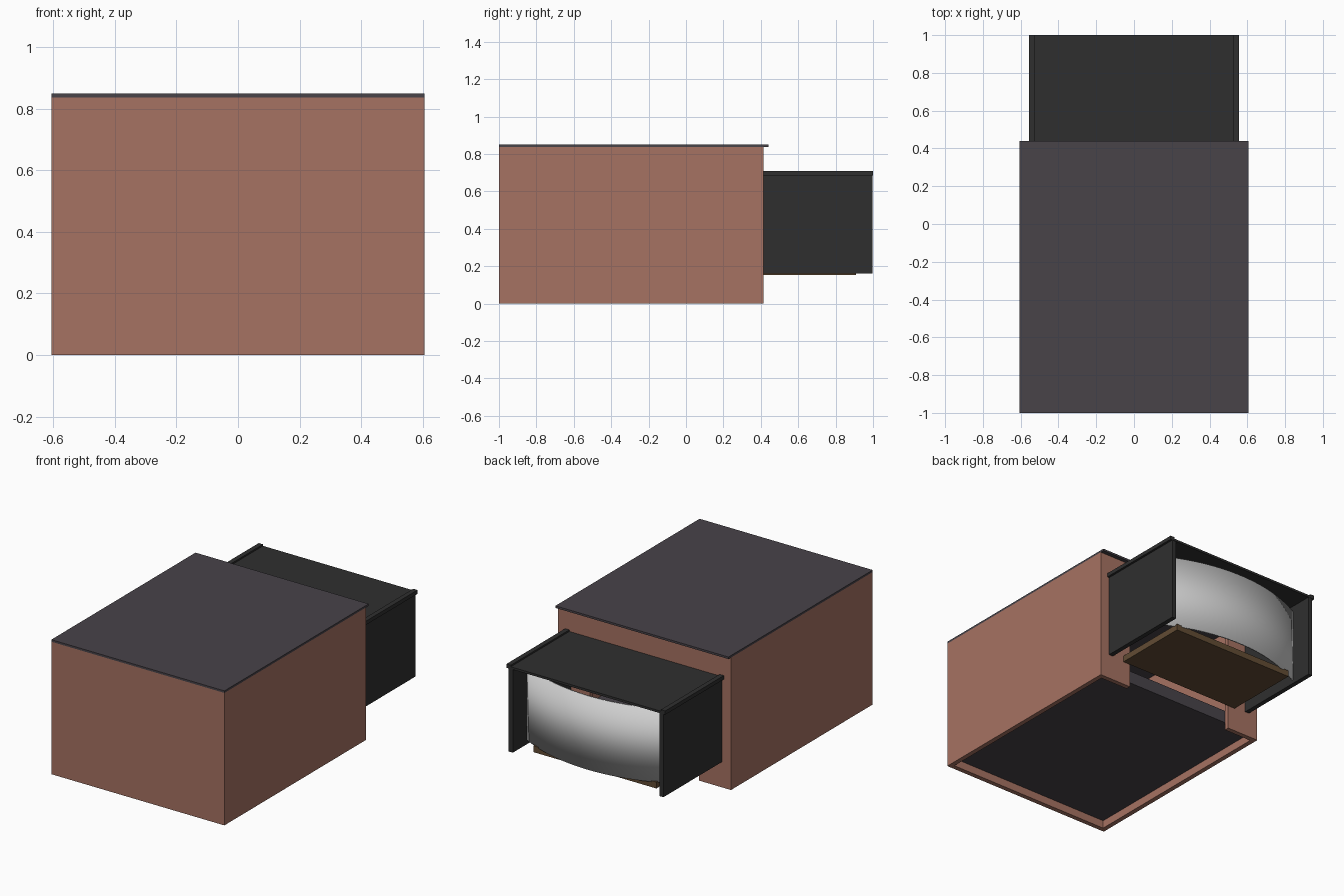
import bpy
import bmesh
import math

cube = bpy.data.objects.get("Cube")
if cube:
    bpy.data.objects.remove(cube, do_unlink=True)


def material(name, r, g, b):
    def lin(c):
        c /= 255
        return c / 12.92 if c <= 0.04045 else ((c + 0.055) / 1.055) ** 2.4
    colour = (lin(r), lin(g), lin(b), 1)
    mat = bpy.data.materials.new(name)
    mat.use_nodes = True
    mat.diffuse_color = colour
    mat.node_tree.nodes["Principled BSDF"].inputs["Base Color"].default_value = colour
    return mat


BRICK = material("terracotta", 166, 114, 98)
SLATE = material("slate purple", 72, 67, 73)
BLACK = material("charcoal", 47, 47, 47)
WOOD = material("dark wood", 98, 76, 52)
PALE = material("pale grey", 208, 208, 208)


def add_mesh(name, bm, mat):
    bmesh.ops.recalc_face_normals(bm, faces=bm.faces)
    mesh = bpy.data.meshes.new(name)
    bm.to_mesh(mesh)
    bm.free()
    mesh.materials.append(mat)
    obj = bpy.data.objects.new(name, mesh)
    bpy.context.collection.objects.link(obj)
    return obj


def box(name, mat, x, y, z):
    """Box from (min, max) pairs along each axis."""
    bm = bmesh.new()
    bmesh.ops.create_cube(bm, size=1)
    for v in bm.verts:
        v.co = [sum(r) / 2 + c * (r[1] - r[0]) for r, c in zip((x, y, z), v.co)]
    return add_mesh(name, bm, mat)


def pair(name, mat, x, y, z):
    """Matching boxes on both sides of the model."""
    box("left_" + name, mat, x, y, z)
    box("right_" + name, mat, (-x[1], -x[0]), y, z)


# Room shell: walls with a doorway at the back
W, T = 0.605, 0.03
BACK, WALL_TOP, DOOR = 0.415, 0.837, 0.38
box("front_wall", BRICK, (-W, W), (-1, T - 1), (0, WALL_TOP))
pair("side_wall", BRICK, (W - T, W), (T - 1, BACK - T), (0, WALL_TOP))
pair("back_pier", BRICK, (DOOR, W), (BACK - T, BACK), (0, WALL_TOP))
box("door_lintel", BRICK, (-DOOR, DOOR), (BACK - T, BACK), (0.65, WALL_TOP))

# Roof and raised floor
box("roof", SLATE, (-W, W), (-1, 0.44), (WALL_TOP, 0.85))
box("room_floor", SLATE, (T - W, W - T), (T - 1, BACK - T), (0.05, 0.13))

# Balcony: deck, side screens, canopy and its edge rails
box("balcony_deck", WOOD, (-0.43, 0.43), (BACK, 0.91), (0.152, 0.192))
pair("side_screen", BLACK, (0.512, 0.541), (BACK, 0.998), (0.16, 0.69))
box("canopy", BLACK, (-0.53, 0.53), (BACK, 1), (0.686, 0.7))
pair("canopy_rail", BLACK, (0.525, 0.555), (BACK, 1), (0.686, 0.71))

# Bowed balcony front, an arc between the side screens
HALF, END, BULGE, STEPS = 0.512, 0.85, 0.13, 40
radius = (HALF ** 2 + BULGE ** 2) / (2 * BULGE)
sweep = math.asin(HALF / radius)
bm = bmesh.new()
columns = []
for i in range(STEPS + 1):
    a = sweep * (2 * i / STEPS - 1)
    x, y = radius * math.sin(a), END + BULGE - radius * (1 - math.cos(a))
    columns.append([bm.verts.new((x, y, z)) for z in (0.185, 0.65)])
for (a, b), (c, d) in zip(columns, columns[1:]):
    bm.faces.new((a, b, d, c))
front = add_mesh("bowed_balcony_front", bm, PALE)
solid = front.modifiers.new("thickness", "SOLIDIFY")
solid.thickness = 0.01
solid.offset = 0
bpy.context.view_layer.objects.active = front
front.select_set(True)
bpy.ops.object.shade_smooth_by_angle(angle=math.radians(30))
front.select_set(False)
